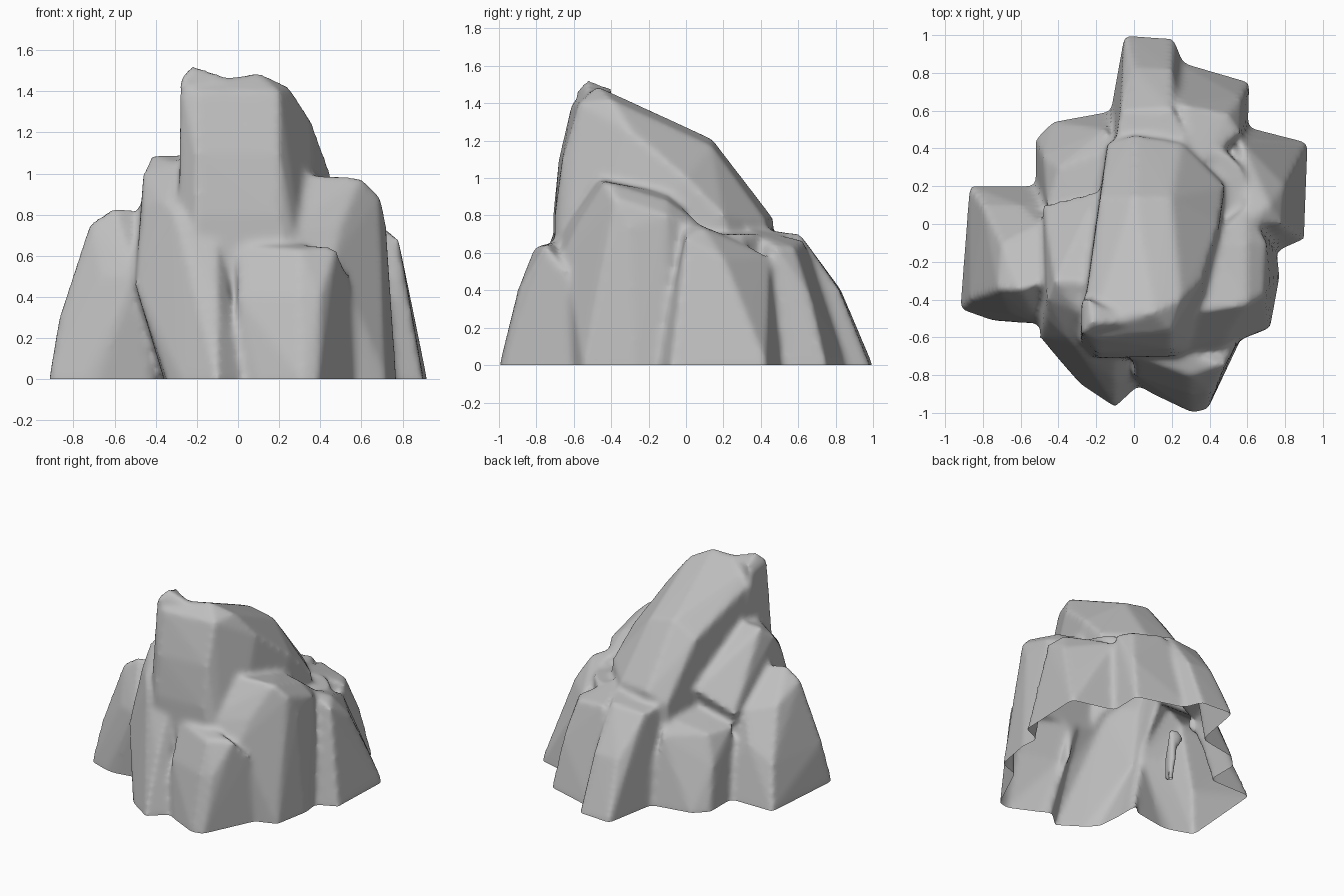
import bpy
import bmesh
from mathutils import Matrix

cube = bpy.data.objects.get("Cube")
if cube:
    bpy.data.objects.remove(cube, do_unlink=True)

SKIRT = -0.2  # lobes run below the ground and are trimmed later

stone = bpy.data.materials.new("stone_grey")
stone.use_nodes = True
grey = (0.52, 0.52, 0.52, 1)
stone.diffuse_color = grey
stone.node_tree.nodes["Principled BSDF"].inputs["Base Color"].default_value = grey

bm = bmesh.new()


def lobe(footprint, crags):
    """Add one faceted boulder: a ground outline wrapped up to its crag points."""
    points = [(x, y, z) for x, y in footprint for z in (SKIRT, 0)] + crags
    verts = [bm.verts.new(point) for point in points]
    hull = bmesh.ops.convex_hull(bm, input=verts)
    spare = set(hull["geom_interior"]) | set(hull["geom_unused"])
    spare = [item for item in spare if isinstance(item, bmesh.types.BMVert)]
    bmesh.ops.delete(bm, geom=spare, context="VERTS")


# Solid cores that close the gaps between the lobes
for centre_x, centre_y, radius, height in ((.1, -.2, .45, 1.2), (.4, .2, .2, 1.4)):
    bmesh.ops.create_cone(bm, cap_ends=True, segments=12, radius1=radius,
                          radius2=radius, depth=height,
                          matrix=Matrix.Translation((centre_x, centre_y, 0)))

# Main tower, leaning forward with a long slope behind
lobe([(-.3, -.7), (.4, -.7), (.4, .4), (-.15, .4)],
     [(-.2, -.5, 1.44), (.1, -.47, 1.49), (.25, -.4, 1.42), (.36, -.3, 1.25),
      (-.28, -.58, 1.42), (-.28, -.5, .9), (-.2, -.61, 1.4), (.2, -.57, 1.4),
      (-.2, -.68, 1.1), (.2, -.66, 1.1), (-.2, -.71, .8), (.2, -.7, .8),
      (0, .14, 1.21), (.2, .14, 1.17), (-.18, .14, 1.1), (.45, 0, 1),
      (.48, .2, .8), (0, .47, .78), (.25, .43, .77), (-.14, .43, .7)])

# Summit crest
lobe([(-.2, -.6), (-.1, -.6), (-.15, -.3)],
     [(-.28, -.59, 1.46), (-.22, -.53, 1.53), (0, -.52, 1.45),
      (-.24, -.4, 1.48), (-.28, -.4, 1.43)])

# Front buttress and the high ledge on its side, overhanging a cleft
lobe([(-.3, -.6), (-.28, -.85), (-.1, -.97), (.04, -.84), (.1, -.5), (-.3, -.2)],
     [(-.46, -.5, .85), (-.36, -.6, .86), (-.46, -.4, 1), (-.3, -.46, 1.05),
      (-.42, -.3, 1.09), (-.27, -.3, 1.09), (-.48, .1, .6), (-.2, .17, .74),
      (-.5, -.6, .46), (-.3, -.67, .8), (-.1, -.7, .7), (-.1, -.83, .4)])

# Low front step
lobe([(0, -.84), (.1, -.9), (.31, -1), (.39, -.98), (.57, -.6), (0, -.5)],
     [(0, -.8, .4), (0, -.7, .65), (.3, -.81, .63), (.48, -.75, .64),
      (.54, -.64, .5), (.2, -.66, .67), (.3, -.9, .4), (.4, -.89, .4)])

# Outlying lobe on the -x side
lobe([(-.92, -.45), (-.75, -.51), (-.4, -.45), (-.87, .2), (-.3, .2)],
     [(-.87, -.4, .3), (-.72, -.35, .76), (-.6, -.35, .84), (-.46, -.3, .82),
      (-.7, -.1, .65), (-.5, 0, .6), (-.8, .1, .3), (-.6, .1, .4),
      (-.66, -.47, .5), (-.5, -.53, .5)])

# Rear ledge on the -x side
lobe([(-.52, .45), (-.43, .54), (-.1, .6), (-.52, .1), (0, 0)],
     [(-.46, .1, .5), (-.2, .1, .6), (-.1, .4, .6), (-.4, .3, .5),
      (-.15, .5, .5), (-.48, .36, .3)])

# Back spur
lobe([(-.05, 1), (.21, .98), (.26, .85), (.3, .4), (-.14, .5)],
     [(0, .83, .4), (.2, .82, .4), (-.07, .6, .68), (.2, .61, .7),
      (-.1, .4, .7), (.3, .4, .73)])

# Back shoulder on the +x side
lobe([(.61, .75), (.6, .4), (.2, .87), (.2, .3)],
     [(.25, .63, .67), (.5, .58, .63), (.56, .48, .63), (.57, .67, .35),
      (.35, .3, .74)])

# Rear lobe on the +x side
lobe([(.92, .43), (.9, -.08), (.74, -.15), (.57, .52), (.3, .4), (.3, -.1)],
     [(.78, 0, .68), (.72, .1, .73), (.8, .2, .57), (.6, 0, .78),
      (.6, .2, .7), (.56, .45, .58), (.82, .35, .3)])

# Tall shoulder on the +x side
lobe([(.77, -.28), (.72, -.55), (.57, -.6), (.75, -.1), (.1, -.65), (.2, 0)],
     [(.25, -.48, 1), (.6, -.43, .98), (.69, -.38, .89), (.72, -.3, .74),
      (.6, -.1, .88), (.7, -.1, .8), (.4, -.1, .92), (.5, -.58, .75),
      (.2, -.69, .7), (.47, -.65, .6), (.6, .1, .73)])

bmesh.ops.recalc_face_normals(bm, faces=bm.faces)
mesh = bpy.data.meshes.new("rock")
bm.to_mesh(mesh)
bm.free()
mesh.materials.append(stone)
rock = bpy.data.objects.new("rock", mesh)
bpy.context.collection.objects.link(rock)
bpy.context.view_layer.objects.active = rock
rock.select_set(True)

# Fuse the lobes into one weathered skin
fuse = rock.modifiers.new("fuse", "REMESH")
fuse.mode = "VOXEL"
fuse.voxel_size = 0.02
soften = rock.modifiers.new("soften", "SMOOTH")
soften.factor = 0.5
soften.iterations = 6
for modifier_name in ("fuse", "soften"):
    bpy.ops.object.modifier_apply(modifier=modifier_name)

# Trim at the ground, leaving the underside open
skin = bmesh.new()
skin.from_mesh(rock.data)
bmesh.ops.bisect_plane(skin, geom=skin.verts[:] + skin.edges[:] + skin.faces[:],
                       plane_co=(0, 0, 0), plane_no=(0, 0, -1), clear_outer=True)
for face in skin.faces:
    face.smooth = True
skin.to_mesh(rock.data)
skin.free()
